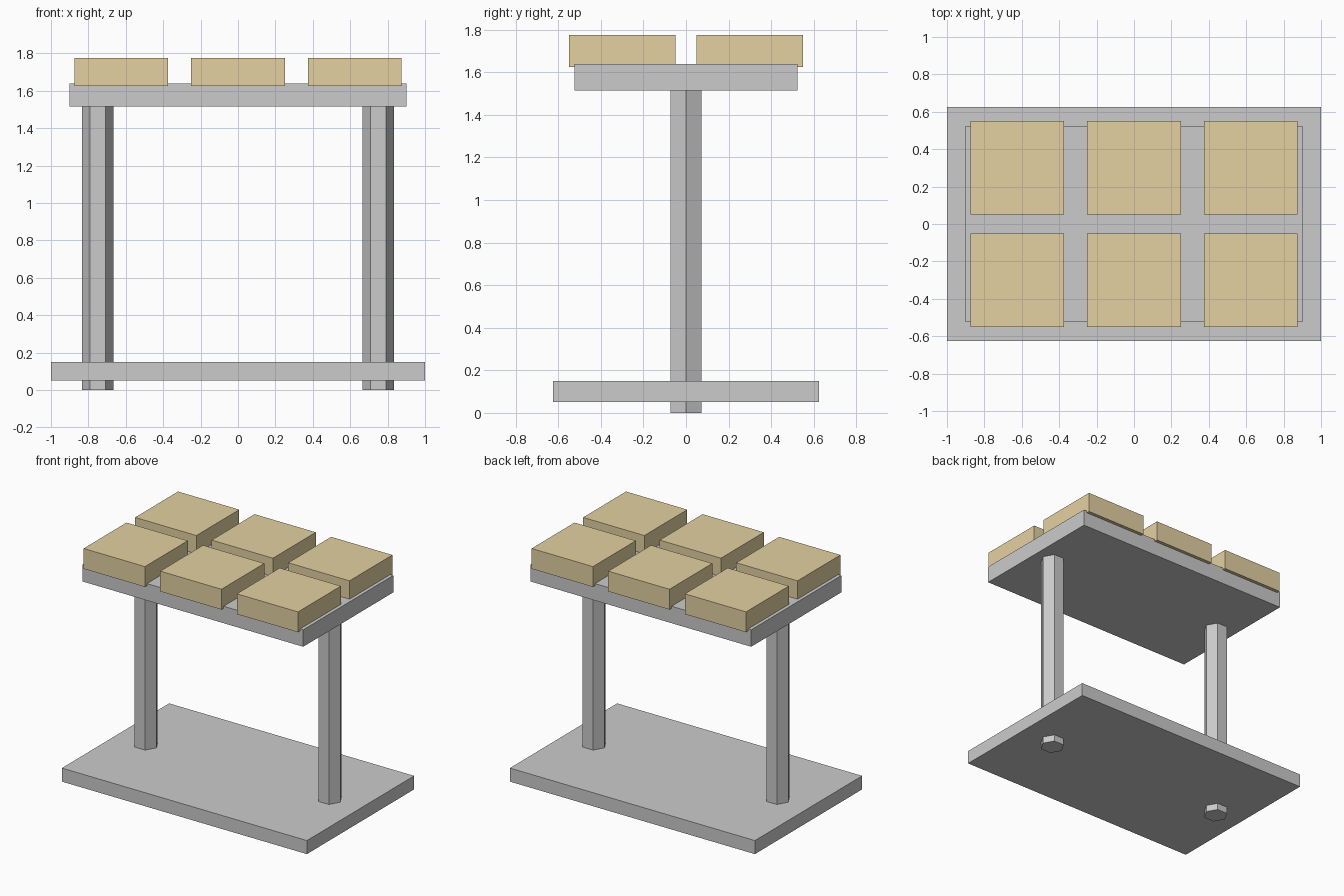
import bpy

if "Cube" in bpy.data.objects:
    bpy.data.objects.remove(bpy.data.objects["Cube"])

cushion_mat = bpy.data.materials.new("tan_cushion")
cushion_mat.diffuse_color = (0.78, 0.64, 0.36, 1)
cushion_mat.use_nodes = True
cushion_mat.node_tree.nodes["Principled BSDF"].inputs["Base Color"].default_value = cushion_mat.diffuse_color


def box(name, x, y, z0, z1, sx, sy, mat=None):
    bpy.ops.mesh.primitive_cube_add(size=1, location=(x, y, (z0 + z1) / 2))
    ob = bpy.context.object
    ob.name = name
    ob.scale = (sx, sy, z1 - z0)
    bpy.ops.object.transform_apply(location=False, rotation=False, scale=True)
    if mat:
        ob.data.materials.append(mat)
    return ob


# Base slab and top tray
box("base_slab", 0, 0, 0.05, 0.15, 2.0, 1.25)
box("top_slab", 0, 0, 1.515, 1.64, 1.8, 1.05)

# Hexagonal posts, passing through the base with a corner facing +x
for side, x in (("left", -0.75), ("right", 0.75)):
    bpy.ops.mesh.primitive_cylinder_add(
        vertices=6, radius=0.085, depth=1.52,
        location=(x, 0, 0.76), rotation=(0, 0, 0.5235988))
    bpy.context.object.name = side + "_post"

# Six square cushions in two rows of three, sunk slightly into the slab
for row, y in (("front", -0.3), ("back", 0.3)):
    for col, x in (("left", -0.625), ("middle", 0), ("right", 0.625)):
        box(f"{row}_{col}_cushion", x, y, 1.625, 1.775, 0.5, 0.5, cushion_mat)
